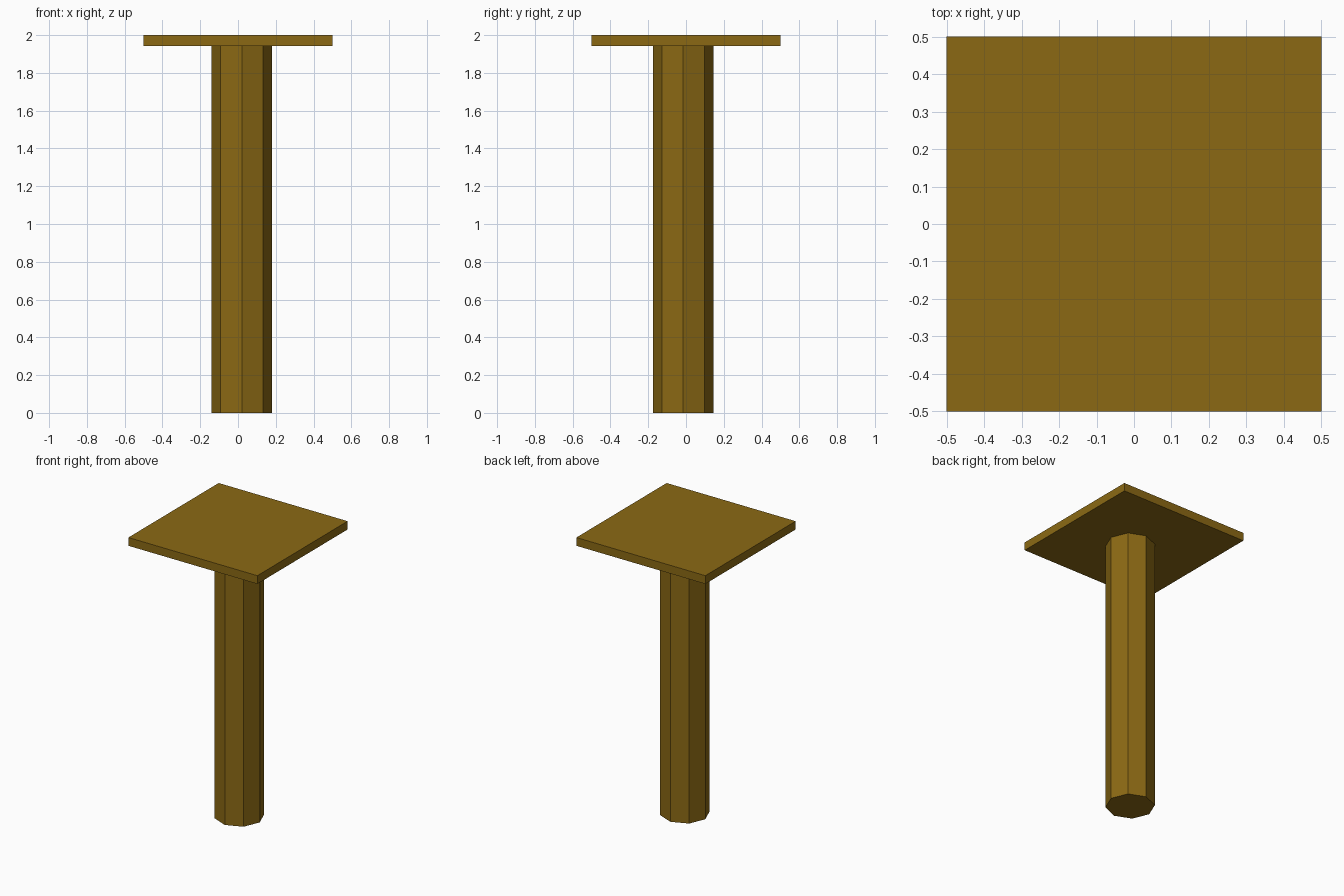
import bpy

cube = bpy.data.objects.get("Cube")
if cube:
    bpy.data.objects.remove(cube, do_unlink=True)

HEIGHT = 2.0
PLATE_BOTTOM = 1.942

# Brown wood colour shared by both parts
wood = bpy.data.materials.new("brown_wood")
wood.use_nodes = True
colour = (0.258, 0.141, 0.007, 1.0)
wood.diffuse_color = colour
wood.node_tree.nodes["Principled BSDF"].inputs["Base Color"].default_value = colour


def finish(name):
    obj = bpy.context.object
    obj.name = obj.data.name = name
    obj.data.materials.append(wood)
    return obj


# Octagonal post, slightly off centre, with corners on the axes
bpy.ops.mesh.primitive_cylinder_add(
    vertices=8, radius=0.16, depth=PLATE_BOTTOM,
    location=(0.02, -0.015, PLATE_BOTTOM / 2))
finish("post")

# Thin square top
bpy.ops.mesh.primitive_cube_add(size=1, location=(0, 0, (HEIGHT + PLATE_BOTTOM) / 2))
table_top = finish("table_top")
for vert in table_top.data.vertices:
    vert.co.z *= HEIGHT - PLATE_BOTTOM
